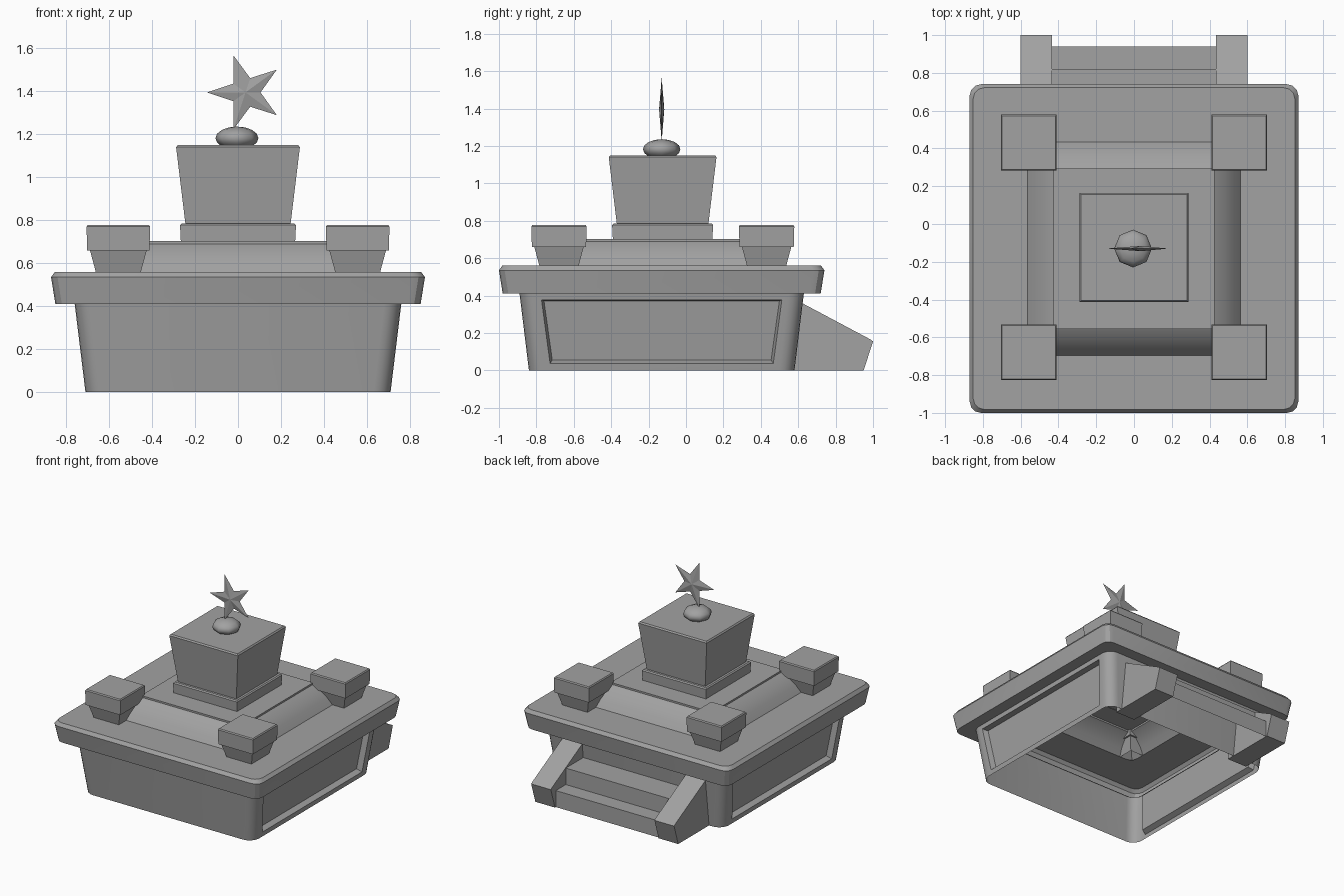
import bpy, bmesh, math
from mathutils import Matrix, Vector

cube = bpy.data.objects.get("Cube")
if cube:
    bpy.data.objects.remove(cube)

CY = -0.13  # centre of the main body along y

stone = bpy.data.materials.new("grey stone")
stone.use_nodes = True
grey = (0.36, 0.36, 0.36, 1)
stone.diffuse_color = grey
stone.node_tree.nodes["Principled BSDF"].inputs["Base Color"].default_value = grey


def finish(name, bm, smooth=None):
    mesh = bpy.data.meshes.new(name)
    bm.to_mesh(mesh)
    bm.free()
    mesh.materials.append(stone)
    ob = bpy.data.objects.new(name, mesh)
    bpy.context.collection.objects.link(ob)
    if smooth:
        bpy.ops.object.select_all(action='DESELECT')
        ob.select_set(True)
        bpy.context.view_layer.objects.active = ob
        bpy.ops.object.shade_smooth_by_angle(angle=math.radians(smooth))
    return ob


def square_ring(half, z, cx, cy, radius, segs):
    """Points of a square outline with rounded corners."""
    if not radius:
        return [(cx + sx * half, cy + sy * half, z)
                for sx, sy in ((1, 1), (-1, 1), (-1, -1), (1, -1))]
    pts = []
    for k in range(4):
        mid = math.pi / 4 + k * math.pi / 2
        ox = math.copysign(half - radius, math.cos(mid))
        oy = math.copysign(half - radius, math.sin(mid))
        for i in range(segs + 1):
            a = (k + i / segs) * math.pi / 2
            pts.append((cx + ox + radius * math.cos(a), cy + oy + radius * math.sin(a), z))
    return pts


def loft(rings, cx=0, cy=CY, radius=0, segs=3, cap=True):
    """Open-bottomed shell through square rings given as (half width, height)."""
    bm = bmesh.new()
    loops = [[bm.verts.new(p) for p in square_ring(h, z, cx, cy, radius, segs)] for h, z in rings]
    for a, b in zip(loops, loops[1:]):
        for i in range(len(a)):
            j = (i + 1) % len(a)
            bm.faces.new((a[i], a[j], b[j], b[i]))
    if cap:
        bm.faces.new(loops[-1])
    bm.normal_update()
    return bm


def extruded(name, profile, x0, x1, closed):
    """Side profile of (y, z) points swept along x."""
    bm = bmesh.new()
    a, b = [[bm.verts.new((x, y, z)) for y, z in profile] for x in (x0, x1)]
    n = len(profile)
    for i in range(n if closed else n - 1):
        j = (i + 1) % n
        bm.faces.new((a[i], b[i], b[j], a[j]))
    if closed:
        bm.faces.new(a)
        bm.faces.new(b[::-1])
    bmesh.ops.recalc_face_normals(bm, faces=bm.faces)
    return bm


# Base walls with a recessed panel on each side
bm = loft([(0.71, 0), (0.76, 0.41)], radius=0.08, segs=5, cap=False)
sides = [f for f in bm.faces if abs(f.normal.x) > 0.98 and f.calc_area() > 0.3]
bmesh.ops.inset_individual(bm, faces=sides, thickness=0.05)
bmesh.ops.inset_individual(bm, faces=sides, thickness=0.018, depth=-0.04)
finish("base_walls", bm, 30)

# Overhanging slab, open in the middle below
finish("slab", loft([(0.755, 0.41), (0.85, 0.41), (0.87, 0.535), (0.852, 0.56), (0.56, 0.56)],
                    radius=0.06, segs=3, cap=False), 25)

# Raised platform with gently rounded slopes and a thin lip
finish("platform", loft([(0.565, 0.56), (0.53, 0.61), (0.48, 0.657), (0.425, 0.69),
                         (0.425, 0.703)]), 30)

# Corner pillars
for sx, side in ((1, "left"), (-1, "right")):
    for sy, end in ((1, "back"), (-1, "front")):
        bm = loft([(0.105, 0.56), (0.132, 0.66), (0.145, 0.66), (0.148, 0.77), (0.142, 0.778)],
                  cx=sx * 0.557, cy=-0.124 + sy * 0.555)
        finish(f"{end}_{side}_pillar", bm)

# Central tower on its plinth
finish("tower_plinth", loft([(0.266, 0.7), (0.27, 0.777), (0.262, 0.785), (0.24, 0.785)], cy=-0.125))
finish("tower", loft([(0.245, 0.785), (0.288, 1.14), (0.28, 1.15)], cy=-0.125))

# Flattened ball
bm = bmesh.new()
bmesh.ops.create_uvsphere(bm, u_segments=8, v_segments=8, radius=0.1,
                          matrix=Matrix.Translation((-0.005, CY, 1.182)) @ Matrix.Diagonal((1, 1, 0.54, 1)))
finish("ball", bm, 60)

# Five-pointed star, thick in the middle and thin at the rim
bm = bmesh.new()
centre = Vector((0.035, CY, 1.395))
rim = []
for i in range(10):
    r, a = (0.07 if i % 2 else 0.18), math.pi + i * math.pi / 5
    rim.append(bm.verts.new(centre + Vector((r * math.cos(a), 0, r * math.sin(a)))))
for dy in (-0.014, 0.014):
    hub = bm.verts.new(centre + Vector((0, dy, 0)))
    for i in range(10):
        bm.faces.new((rim[i], rim[(i + 1) % 10], hub))
bmesh.ops.recalc_face_normals(bm, faces=bm.faces)
finish("star", bm)

# Back steps and their side rails
steps = [(0.94, 0), (0.94, 0.125), (0.82, 0.125), (0.82, 0.25), (0.58, 0.25)]
finish("steps", extruded("steps", steps, -0.44, 0.44, False))
rail = [(0.52, 0), (0.95, 0), (1.0, 0.155), (0.985, 0.166), (0.62, 0.36), (0.52, 0.4)]
for s, side in ((1, "left"), (-1, "right")):
    finish(f"{side}_rail", extruded("rail", rail, s * 0.435, s * 0.6, True))
